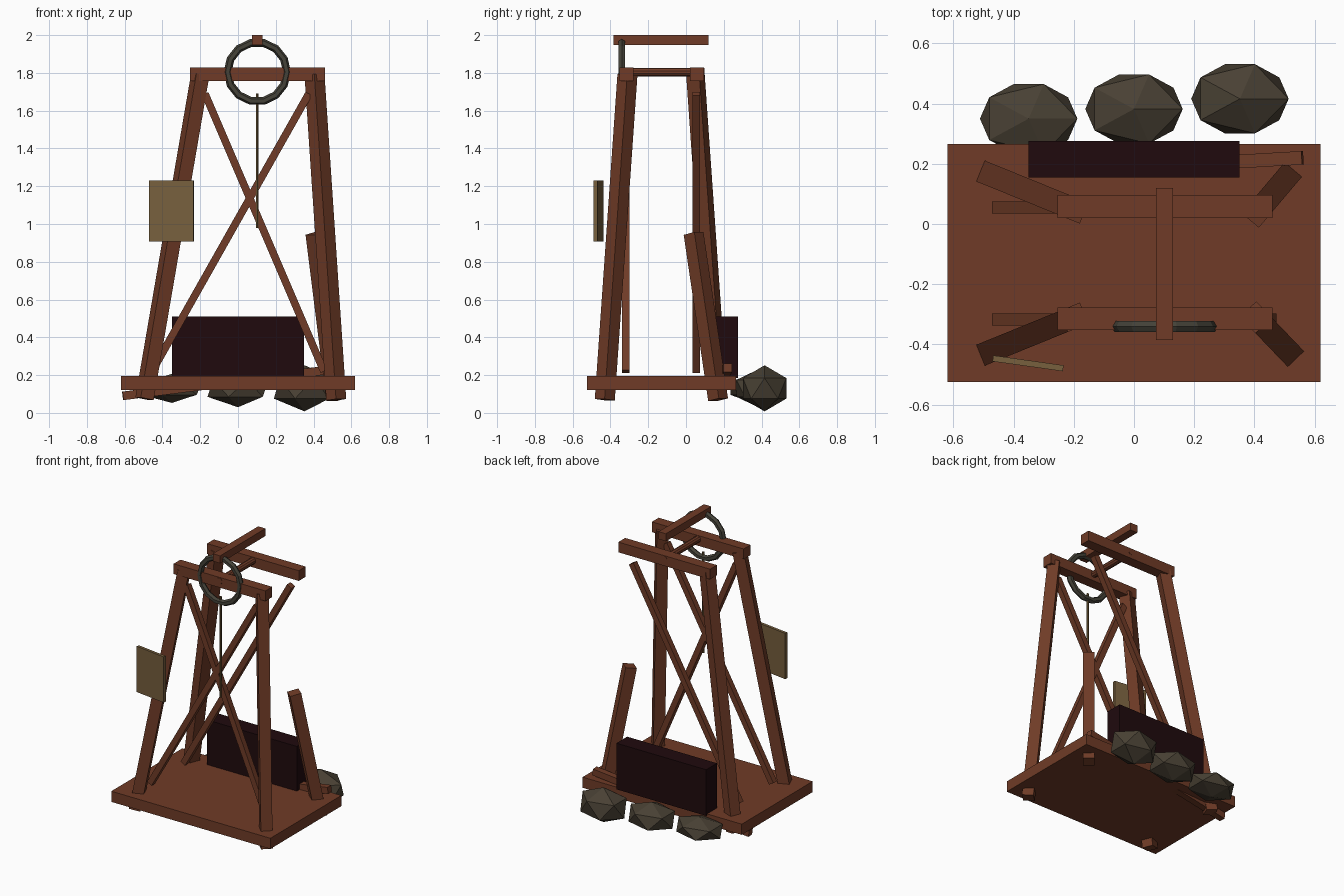
import bpy, math
from mathutils import Vector

if "Cube" in bpy.data.objects:
    bpy.data.objects.remove(bpy.data.objects["Cube"])


def material(name, rgb):
    m = bpy.data.materials.new(name)
    m.diffuse_color = (*rgb, 1)
    m.use_nodes = True
    m.node_tree.nodes["Principled BSDF"].inputs["Base Color"].default_value = m.diffuse_color
    return m


WOOD = material("red_brown_wood", (0.16, 0.044, 0.020))
STONE = material("dark_stone", (0.066, 0.052, 0.034))
IRON = material("grey_iron", (0.058, 0.054, 0.040))
SIGN = material("tan_board", (0.185, 0.115, 0.048))
ROPE = material("rope_brown", (0.125, 0.078, 0.028))
DARK = material("black_red", (0.014, 0.003, 0.004))


def finish(name, mat):
    o = bpy.context.object
    o.name = name
    o.data.materials.append(mat)
    return o


def box(name, lo, hi, mat):
    lo, hi = Vector(lo), Vector(hi)
    bpy.ops.mesh.primitive_cube_add(size=1, location=(lo + hi) / 2)
    o = finish(name, mat)
    o.scale = hi - lo
    return o


def beam(name, a, b, t, mat=WOOD):
    """Square timber of thickness t between two points."""
    a, b = Vector(a), Vector(b)
    bpy.ops.mesh.primitive_cube_add(size=1, location=(a + b) / 2)
    o = finish(name, mat)
    o.rotation_euler = (b - a).to_track_quat('Z', 'Y').to_euler()
    o.scale = (t, t, (b - a).length)
    return o


# Base platform
box("base_platform", (-0.62, -0.525, 0.12), (0.62, 0.265, 0.195), WOOD)

# Leaning legs: three full ones and one broken stump
beam("front_left_leg", (-0.495, -0.43, 0.075), (-0.2, -0.31, 1.79), 0.075)
beam("back_left_leg", (-0.495, 0.17, 0.075), (-0.2, 0.05, 1.79), 0.075)
beam("front_right_leg", (0.52, -0.43, 0.07), (0.405, -0.31, 1.79), 0.075)
beam("broken_leg", (0.52, 0.17, 0.07), (0.41, 0.04, 0.95), 0.075)

# Top beams, arm and axle
for name, y in (("front", -0.315), ("back", 0.058)):
    box(name + "_top_beam", (-0.255, y - 0.038, 1.757), (0.46, y + 0.038, 1.829), WOOD)
box("top_arm", (0.073, -0.385, 1.947), (0.13, 0.12, 2.0), WOOD)
bpy.ops.mesh.primitive_cylinder_add(vertices=10, radius=0.023, depth=0.454,
                                    location=(0.102, -0.1285, 1.804),
                                    rotation=(math.pi / 2, 0, 0))
finish("axle", WOOD)

# Cross braces: a full cross in front, a single one behind
beam("front_brace_rising", (-0.455, -0.318, 0.22), (0.375, -0.318, 1.69), 0.04)
beam("front_brace_falling", (0.455, -0.318, 0.22), (-0.175, -0.318, 1.69), 0.04)
beam("back_brace", (-0.455, 0.055, 0.22), (0.375, 0.055, 1.69), 0.04)

# Fallen timber running through the platform
beam("fallen_timber", (-0.61, 0.152, 0.09), (0.56, 0.22, 0.238), 0.045)

# Pulley wheel and rope
bpy.ops.mesh.primitive_torus_add(major_segments=14, minor_segments=6,
                                 major_radius=0.157, minor_radius=0.021,
                                 location=(0.102, -0.34, 1.805),
                                 rotation=(math.pi / 2, 0, 0))
finish("pulley_wheel", IRON)
bpy.ops.mesh.primitive_cylinder_add(vertices=6, radius=0.008, depth=0.71,
                                    location=(0.102, -0.34, 1.335))
finish("rope", ROPE)

# Dark opening slab at the back
box("dark_slab", (-0.35, 0.155, 0.185), (0.35, 0.275, 0.51), DARK)

# Hanging board on the left leg
board = box("board", (-0.47, -0.473, 0.908), (-0.234, -0.453, 1.23), SIGN)
board.rotation_euler.z = math.radians(-8)

# Boulders behind the platform
for i, (x, y, h) in enumerate(((-0.35, 0.35, 0.077), (0, 0.382, 0.10), (0.352, 0.416, 0.122))):
    bpy.ops.mesh.primitive_ico_sphere_add(subdivisions=1, radius=1, location=(x, y, 0.13))
    finish("boulder_%d" % (i + 1), STONE).scale = (0.181, 0.135, h)
